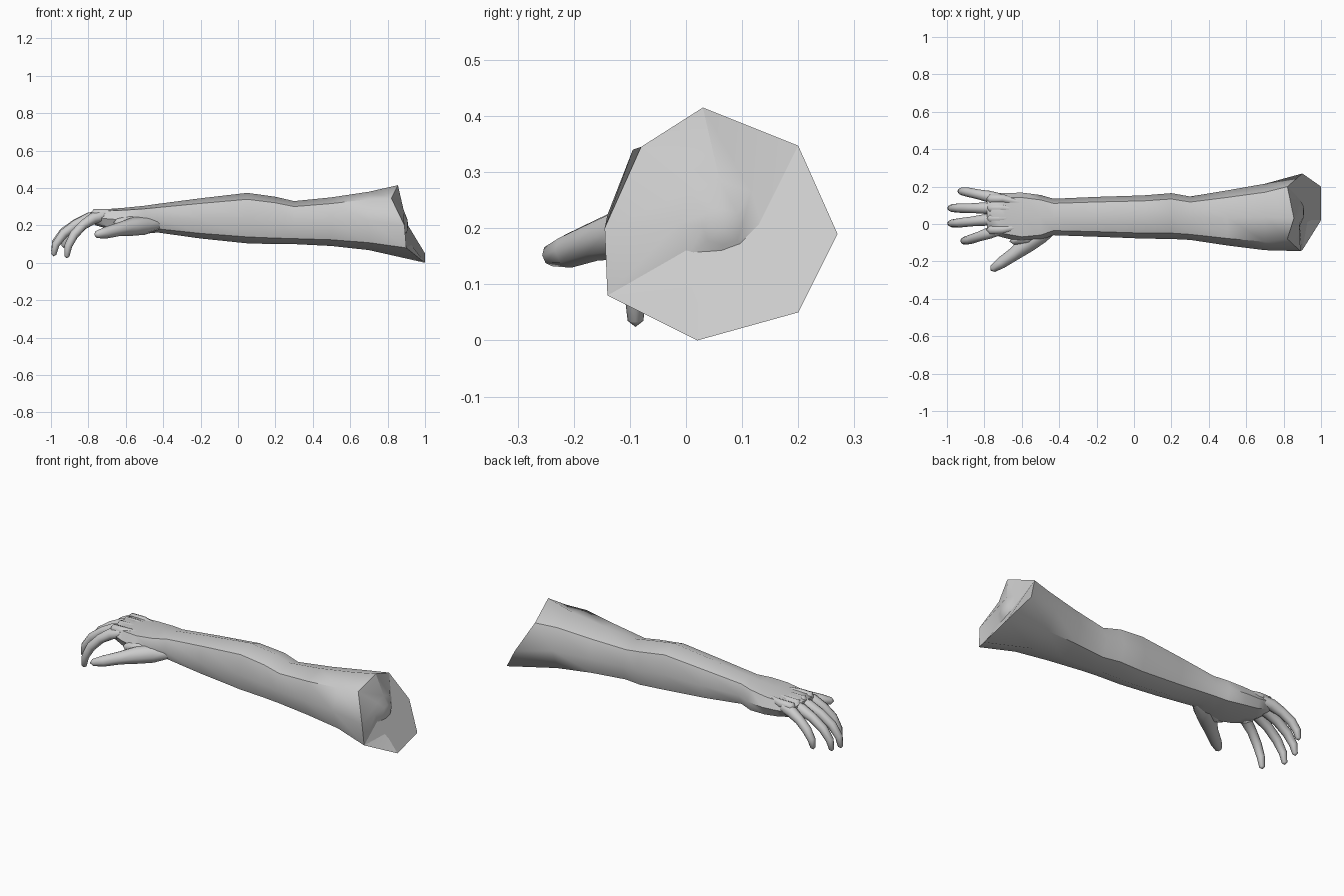
import bpy, bmesh, math
from mathutils import Vector

if "Cube" in bpy.data.objects:
    bpy.data.objects.remove(bpy.data.objects["Cube"], do_unlink=True)

grey = bpy.data.materials.new("soft grey")
grey.use_nodes = True
grey.diffuse_color = (0.6, 0.6, 0.6, 1)
grey.node_tree.nodes["Principled BSDF"].inputs["Base Color"].default_value = (0.6, 0.6, 0.6, 1)


def loft(name, rings, angle=50):
    """Join rings of points into a closed skin; a one-point ring is a tip."""
    bm = bmesh.new()
    loops = [[bm.verts.new(p) for p in ring] for ring in rings]
    for a, b in zip(loops, loops[1:]):
        n = max(len(a), len(b))
        for i in range(n):
            j = (i + 1) % n
            quad = [a[i % len(a)], a[j % len(a)], b[j % len(b)], b[i % len(b)]]
            bm.faces.new(list(dict.fromkeys(quad)))
    for end in (loops[0], loops[-1]):
        if len(end) > 2:
            bm.faces.new(end)
    bmesh.ops.recalc_face_normals(bm, faces=bm.faces)
    mesh = bpy.data.meshes.new(name)
    bm.to_mesh(mesh)
    bm.free()
    mesh.materials.append(grey)
    obj = bpy.data.objects.new(name, mesh)
    bpy.context.collection.objects.link(obj)
    bpy.ops.object.select_all(action='DESELECT')
    obj.select_set(True)
    bpy.context.view_layer.objects.active = obj
    bpy.ops.object.shade_smooth_by_angle(angle=math.radians(angle))
    return obj


def section(x, y0, y1, z0, z1, power=0.85, n=8):
    """Rounded cross-section that fills the given y and z limits."""
    ring = []
    for i in range(n):
        a = math.tau * i / n
        s, c = math.sin(a), math.cos(a)
        s = math.copysign(abs(s) ** power, s) if abs(s) > 1e-6 else 0
        c = math.copysign(abs(c) ** power, c) if abs(c) > 1e-6 else 0
        ring.append((x, (y0 + y1) / 2 + s * (y1 - y0) / 2,
                     (z0 + z1) / 2 + c * (z1 - z0) / 2))
    return ring


def digit(name, path, radii, n=8):
    """Tapered finger along a path, smoothed once, closed by a blunt tip."""
    pts = [Vector(p) for p in path]
    rings = []
    for i, (p, r) in enumerate(zip(pts, radii)):
        t = (pts[min(i + 1, len(pts) - 1)] - pts[max(i - 1, 0)]).normalized()
        u = t.cross(Vector((0, 0, 1))).normalized()
        v = u.cross(t)
        rings.append([p + r * (u * math.cos(math.tau * k / n) + v * math.sin(math.tau * k / n))
                      for k in range(n)])
    end = pts[-1] + (pts[-1] - pts[-2]).normalized() * radii[-1] * 0.8
    return loft(name, rings + [[end]], 70)


# Severed end: slanted rim, dished cut and small bone knob
rim = [(.855, .03, .415), (.82, .2, .347), (.9, .27, .19), (1, .2, .05),
       (1, .02, 0), (.9, -.14, .08), (.89, -.145, .2), (.82, -.08, .345)]
socket = section(.885, -.015, .135, .13, .285)
knob = section(.905, .03, .1, .17, .235)
loft("cut_end", [rim, socket, knob, [(.91, .065, .2)]], 30)

# Upper arm, elbow and forearm, running into the wrist and palm
arm = [
    section(.7, -.14, .215, .068, .38),
    section(.5, -.115, .18, .09, .35),
    section(.3, -.085, .147, .1, .33),
    section(.2, -.08, .165, .1, .353),
    section(.05, -.078, .153, .104, .374),
    section(-.2, -.068, .145, .13, .345),
    section(-.43, -.06, .135, .162, .315),
    section(-.5, -.085, .155, .155, .305, .7),
    section(-.6, -.095, .168, .165, .295, .65),
    section(-.69, -.075, .165, .18, .288, .6),
    section(-.76, -.055, .165, .2, .287, .6),
    section(-.785, -.04, .158, .215, .27, .6),
]
# Open toward the cut: the skin meets the rim
skin = loft("arm_and_palm", [rim] + arm)
bm = bmesh.new()
bm.from_mesh(skin.data)
cap = [f for f in bm.faces if len(f.verts) == 8 and f.calc_center_median().x > .5]
bmesh.ops.delete(bm, geom=cap, context='FACES_ONLY')
bm.to_mesh(skin.data)
bm.free()

# Fingers: base side offset, tip side offset, reach and tip height
fingers = [("index_finger", -.03, -.09, -.915, .035),
           ("middle_finger", .03, .003, -.985, .045),
           ("ring_finger", .085, .085, -.985, .06),
           ("little_finger", .135, .175, -.93, .09)]
for name, y0, y1, reach, low in fingers:
    steps = [(0, 0), (.28, .06), (.55, .22), (.8, .46), (.96, .74), (1, 1)]
    path = [(-.72 + (reach + .72) * s, y0 + (y1 - y0) * min(1, s * 1.1),
             .25 + (low - .25) * d) for s, d in steps]
    digit(name, path, [.03, .031, .026, .025, .021, .014])

# Thumb, with its fleshy base
digit("thumb", [(-.42, -.01, .21), (-.5, -.055, .2), (-.57, -.105, .192),
                (-.64, -.16, .178), (-.71, -.208, .16), (-.755, -.24, .152)],
      [.03, .05, .048, .036, .031, .02])

# Web between thumb and palm
digit("thumb_web", [(-.5, -.02, .21), (-.58, -.07, .21), (-.65, -.09, .215)],
      [.045, .045, .02])

# Knuckles along the back of the hand
for name, y, *_ in fingers:
    digit(name.replace("finger", "knuckle"),
          [(-.6, .05 + (y - .05) * .75, .272), (-.7, y, .265), (-.77, y, .262)],
          [.012, .024, .026])
